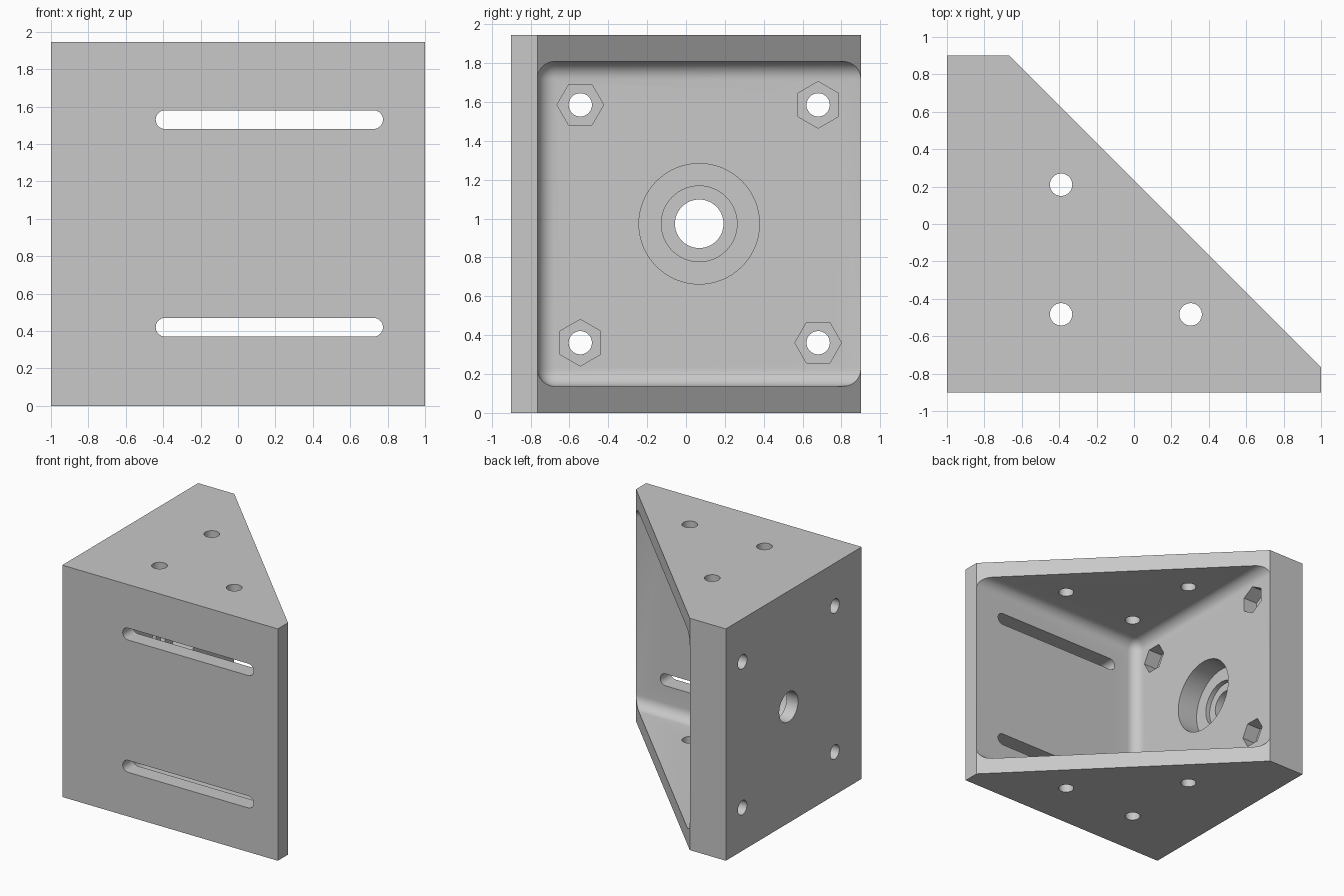
import bpy, bmesh
from math import pi, cos, sin, radians

if "Cube" in bpy.data.objects:
    bpy.data.objects.remove(bpy.data.objects["Cube"])

HEIGHT, WALL, INNER_X, INNER_Y = 1.945, 0.137, -0.665, -0.765
CENTRE_Y, CENTRE_Z, SPACING = 0.068, 0.973, 0.612

grey = bpy.data.materials.new("plain grey")
grey.use_nodes = True
grey.diffuse_color = (0.58, 0.58, 0.58, 1)
grey.node_tree.nodes["Principled BSDF"].inputs["Base Color"].default_value = grey.diffuse_color

AXES = {"X": lambda u, v, w: (w, u, v),
        "Y": lambda u, v, w: (u, w, v),
        "Z": lambda u, v, w: (u, v, w)}


def prism(name, outline, axis, start, end, bevel=0):
    """Extrude a 2D outline along an axis, with optional rounded edges."""
    bm = bmesh.new()
    place = AXES[axis]
    low = [bm.verts.new(place(u, v, start)) for u, v in outline]
    high = [bm.verts.new(place(u, v, end)) for u, v in outline]
    bm.faces.new(low)
    bm.faces.new(high)
    n = len(low)
    for i in range(n):
        j = (i + 1) % n
        bm.faces.new((low[i], low[j], high[j], high[i]))
    bmesh.ops.recalc_face_normals(bm, faces=bm.faces)
    if bevel:
        bmesh.ops.bevel(bm, geom=bm.edges[:], offset=bevel, segments=8,
                        profile=0.5, affect="EDGES")
    mesh = bpy.data.meshes.new(name)
    bm.to_mesh(mesh)
    bm.free()
    mesh.materials.append(grey)
    obj = bpy.data.objects.new(name, mesh)
    bpy.context.collection.objects.link(obj)
    return obj


def ring(u, v, r, n=48, turn=0):
    return [(u + r * cos(turn + 2 * pi * i / n), v + r * sin(turn + 2 * pi * i / n))
            for i in range(n)]


def slot(left, right, v, r, n=16):
    arc = [-pi / 2 + pi * i / n for i in range(n + 1)]
    return ([(right - r + r * cos(a), v + r * sin(a)) for a in arc] +
            [(left + r - r * cos(a), v - r * sin(a)) for a in arc])


# Solid body with the diagonal open side
bracket = prism("corner_bracket",
                [(-1, -0.9), (1, -0.9), (1, INNER_Y), (INNER_X, 0.9), (-1, 0.9)],
                "Z", 0, HEIGHT)

# Hollow with rounded inside corners
cutters = [prism("hollow_cutter",
                 [(INNER_X, INNER_Y), (2, INNER_Y), (2, 2), (INNER_X, 2)],
                 "Z", WALL, HEIGHT - WALL, bevel=0.09)]

# Adjustment slots in the front wall
for z in (0.42, 1.53):
    cutters.append(prism("slot_cutter", slot(-0.44, 0.775, z, 0.05), "Y", -1.1, -0.6))

# Screw holes through the top and bottom plates
for x, y in ((-0.39, 0.21), (-0.39, -0.483), (0.303, -0.483)):
    cutters.append(prism("plate_hole_cutter", ring(x, y, 0.06, 32), "Z", -0.2, HEIGHT + 0.2))

# Screw holes with hexagonal nut pockets in the side wall
for sy in (-1, 1):
    for sz in (-1, 1):
        y, z = CENTRE_Y + sy * SPACING, CENTRE_Z + sz * SPACING
        turn = radians(30) if sy == sz else 0
        if sy == 1:
            turn = radians(30) if sz == 1 else 0
        cutters.append(prism("nut_pocket_cutter", ring(y, z, 0.12, 6, turn),
                             "X", INNER_X - 0.13, INNER_X + 0.1))
        cutters.append(prism("screw_hole_cutter", ring(y, z, 0.06, 32), "X", -1.2, -0.5))

# Stepped round recess in the side wall
for radius, start in ((0.31, INNER_X - 0.19), (0.195, INNER_X - 0.23), (0.125, -1.2)):
    cutters.append(prism("recess_cutter", ring(CENTRE_Y, CENTRE_Z, radius, 64),
                         "X", start, INNER_X + 0.1))

for cutter in cutters:
    mod = bracket.modifiers.new("cut", "BOOLEAN")
    mod.operation, mod.solver, mod.object = "DIFFERENCE", "EXACT", cutter

# Bake the cuts and drop the helpers
depsgraph = bpy.context.evaluated_depsgraph_get()
baked = bpy.data.meshes.new_from_object(bracket.evaluated_get(depsgraph))
bracket.modifiers.clear()
bracket.data = baked
baked.name = "corner_bracket"
baked.materials.clear()
baked.materials.append(grey)
for cutter in cutters:
    bpy.data.objects.remove(cutter)

bpy.ops.object.select_all(action="DESELECT")
bracket.select_set(True)
bpy.context.view_layer.objects.active = bracket
bpy.ops.object.shade_smooth_by_angle(angle=radians(30))
